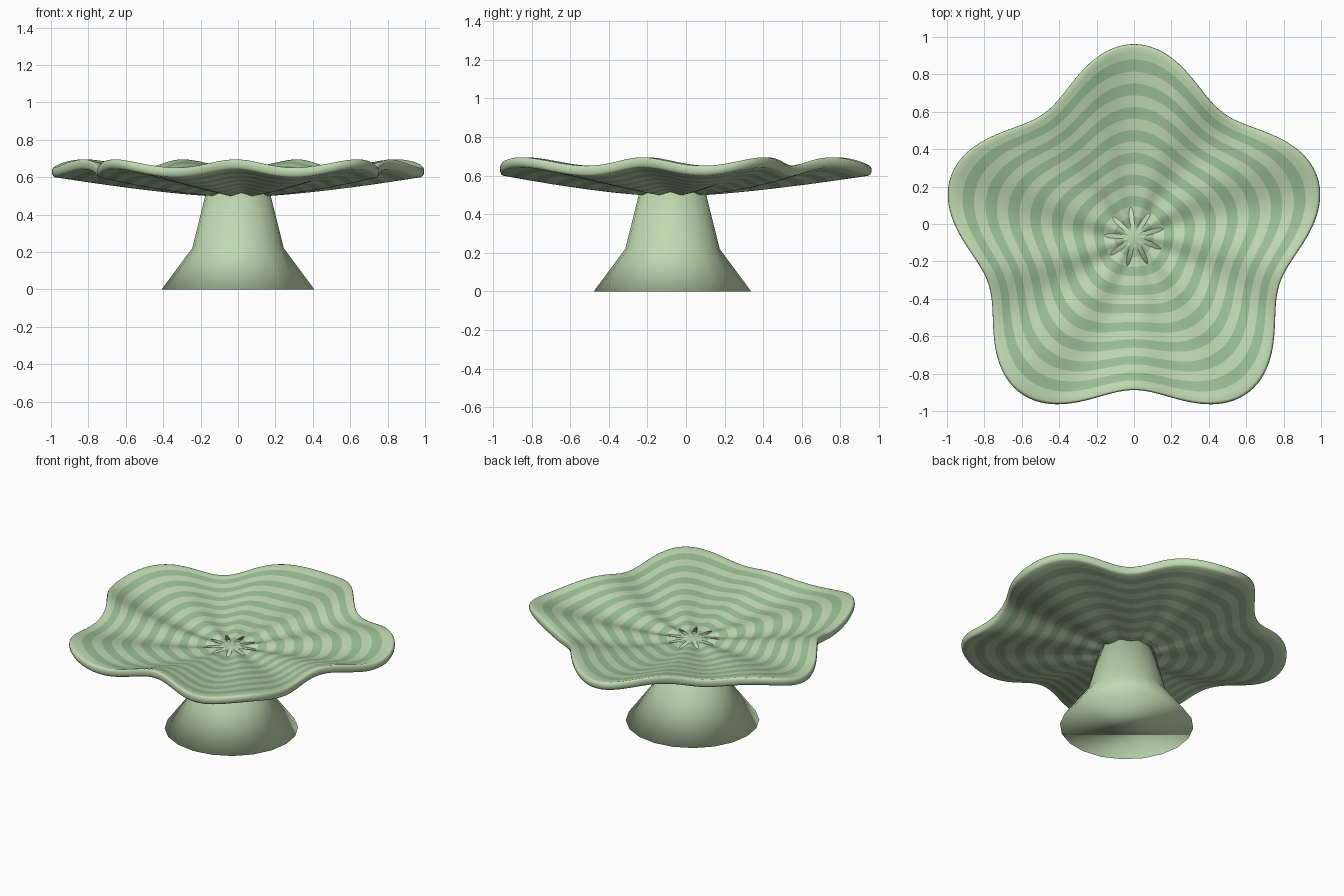
import bpy, bmesh, math

if "Cube" in bpy.data.objects:
    bpy.data.objects.remove(bpy.data.objects["Cube"])

CY = -0.07          # axis of the stand, so the five-lobed dish is centred
SEG = 216           # points around the dish
BANDS = 17          # colour stripes from centre to rim
THICK = 0.052


def material(name, rgb):
    m = bpy.data.materials.new(name)
    m.diffuse_color = (*rgb, 1)
    m.use_nodes = True
    m.node_tree.nodes["Principled BSDF"].inputs["Base Color"].default_value = m.diffuse_color
    return m


light = material("light_green", (0.53, 0.70, 0.44))
dark = material("mid_green", (0.33, 0.52, 0.30))


def finish(bm, name, mats):
    bmesh.ops.recalc_face_normals(bm, faces=bm.faces)
    for f in bm.faces:
        f.smooth = True
    me = bpy.data.meshes.new(name)
    bm.to_mesh(me)
    bm.free()
    for m in mats:
        me.materials.append(m)
    ob = bpy.data.objects.new(name, me)
    bpy.context.collection.objects.link(ob)
    return ob


def loft(bm, rings, band_of=None):
    # join neighbouring rings with quads
    for i, (a, b) in enumerate(zip(rings, rings[1:])):
        n = len(a)
        for k in range(n):
            f = bm.faces.new((a[k], a[(k + 1) % n], b[(k + 1) % n], b[k]))
            if band_of:
                f.material_index = band_of(i)


def dish_point(t, lift, a):
    # five lobes in plan, nine slightly swirling ripples in height
    r = t * (0.925 + 0.107 * t * math.cos(5 * (a - math.pi / 2)))
    amp = 0.004 + 0.018 * t if t > 0.1 else 0.058 * t
    crest = math.radians(78 - 9 * t)
    z = 0.497 + 0.127 * t ** 1.5 + amp * math.cos(9 * (a - crest))
    return (r * math.cos(a), CY + r * math.sin(a), z + lift)


# dish: top surface, rounded rim, underside
N = BANDS * 2
EDGE = 0.985
ts = [i / N * EDGE for i in range(1, N + 1)]
profile = [(t, THICK) for t in ts]
for k in range(1, 6):
    q = math.pi * k / 6
    profile.append((EDGE + (1 - EDGE) * math.sin(q), THICK / 2 * (1 + math.cos(q))))
profile += [(t, 0) for t in reversed(ts)]

bm = bmesh.new()
rings = [[bm.verts.new(dish_point(t, h, 2 * math.pi * k / SEG)) for k in range(SEG)]
         for t, h in profile]


def band(i):
    t = (profile[i][0] + profile[i + 1][0]) / 2
    return min(BANDS - 1, int(t / EDGE * BANDS)) % 2


loft(bm, rings, band)
for ring, h in ((rings[0], THICK), (rings[-1], 0)):
    c = bm.verts.new((0, CY, 0.497 + h))
    for k in range(SEG):
        bm.faces.new((c, ring[k], ring[(k + 1) % SEG]))
finish(bm, "scalloped_dish", [light, dark])

# pedestal: flared foot and tapered stem, its top just showing in the dish ripples
bm = bmesh.new()
SIDES = 20
rings = [[bm.verts.new((r * math.cos(2 * math.pi * k / SIDES),
                        CY + r * math.sin(2 * math.pi * k / SIDES), z))
          for k in range(SIDES)]
         for r, z in ((0.408, 0), (0.245, 0.22), (0.162, 0.551))]
loft(bm, rings)
bm.faces.new(rings[0])
bm.faces.new(rings[-1])
finish(bm, "pedestal", [light])
